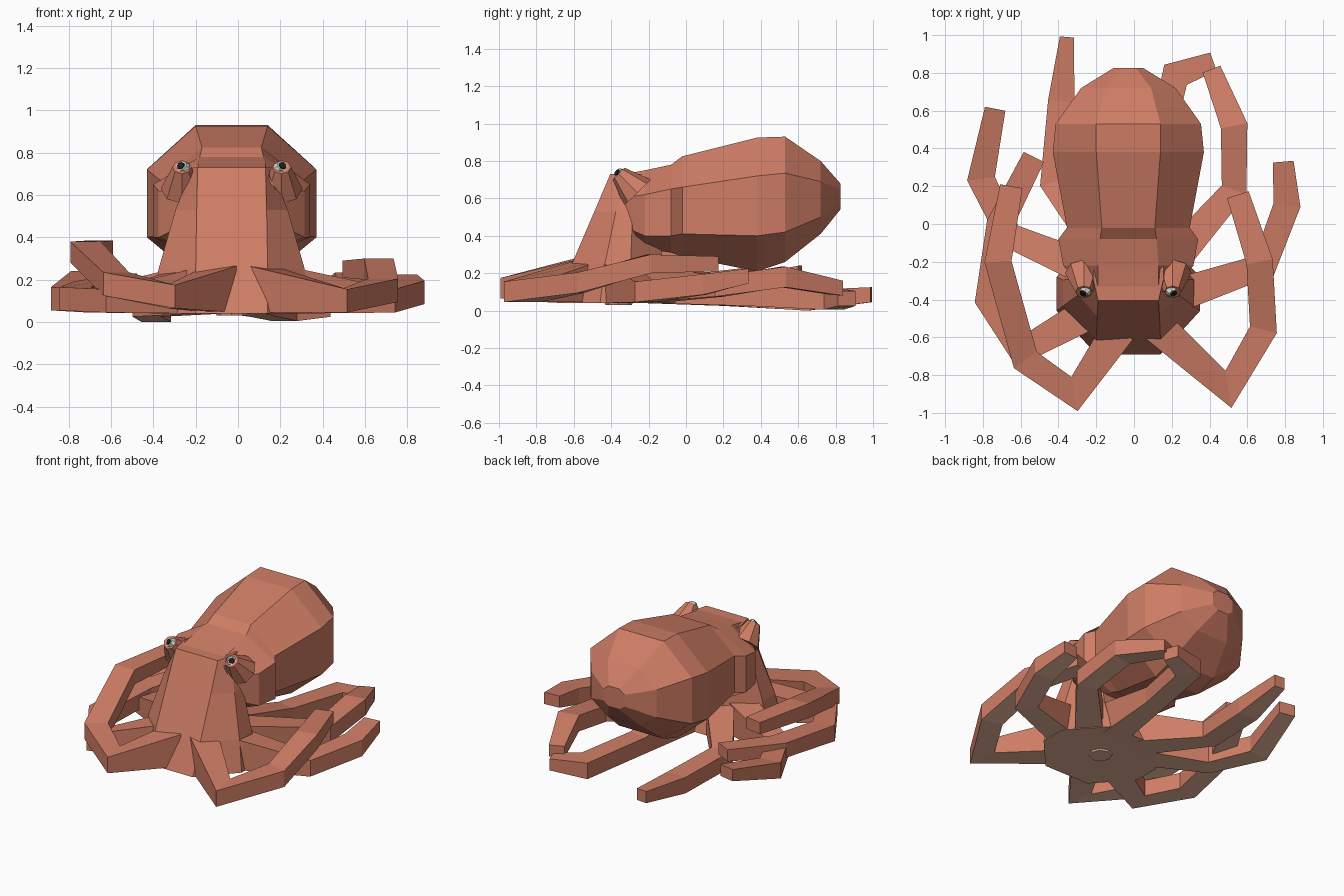
import bpy, bmesh
from mathutils import Vector

if "Cube" in bpy.data.objects:
    bpy.data.objects.remove(bpy.data.objects["Cube"])

CX = -0.03  # the body sits slightly left of centre


def material(name, rgb):
    m = bpy.data.materials.new(name)
    m.diffuse_color = (*rgb, 1)
    m.use_nodes = True
    m.node_tree.nodes["Principled BSDF"].inputs["Base Color"].default_value = m.diffuse_color
    return m


SKIN = material("skin", (0.62, 0.205, 0.13))
UNDER = material("underside", (0.80, 0.46, 0.33))
WHITE = material("eye_white", (0.75, 0.75, 0.68))
BLACK = material("pupil_black", (0.015, 0.015, 0.015))


def loft(name, rings, mats, under=False):
    """Skin a stack of equal closed rings and cap both ends."""
    bm = bmesh.new()
    loops = [[bm.verts.new(p) for p in r] for r in rings]
    n = len(loops[0])
    for a, b in zip(loops, loops[1:]):
        for i in range(n):
            j = (i + 1) % n
            bm.faces.new((a[i], a[j], b[j], b[i]))
    bm.faces.new(loops[0])
    bm.faces.new(loops[-1])
    bmesh.ops.recalc_face_normals(bm, faces=bm.faces)
    bm.normal_update()
    if under:
        for f in bm.faces:
            if f.normal.z < -0.7:
                f.material_index = 1
    me = bpy.data.meshes.new(name)
    bm.to_mesh(me)
    bm.free()
    for m in mats:
        me.materials.append(m)
    ob = bpy.data.objects.new(name, me)
    bpy.context.collection.objects.link(ob)
    return ob


# Mantle: eight-sided sections along y (y, flat half, half width, four heights)
mantle = [
    (-0.36, .16, .22, .40, .46, .60, .725),
    (-0.22, .16, .345, .33, .40, .62, .75),
    (-0.08, .15, .37, .31, .40, .65, .78),
    (-0.02, .14, .325, .29, .41, .66, .825),
    (0.38, .17, .40, .21, .40, .72, .925),
    (0.53, .17, .385, .26, .42, .735, .93),
    (0.72, .12, .25, .41, .50, .69, .80),
    (0.825, .04, .08, .54, .57, .65, .68),
]
loft("mantle", [[(CX + x, y, z) for x, z in (
    (-a, z0), (a, z0), (b, z1), (b, z2), (a, z3), (-a, z3), (-b, z2), (-b, z1))]
    for y, a, b, z0, z1, z2, z3 in mantle], [SKIN])

# Head: eight-sided sections going up (z, front, back, flat half, half width)
head = [
    (0.04, -.69, -.05, .17, .38),
    (0.25, -.61, -.12, .17, .345),
    (0.53, -.49, -.17, .165, .265),
    (0.73, -.405, -.10, .16, .185),
]
rings = []
for z, f, b, a, w in head:
    d = (b - f) * 0.36
    rings.append([(CX + x, y, z) for x, y in (
        (-a, f), (a, f), (w, f + d), (w, b - d), (a, b), (-a, b), (-w, b - d), (-w, f + d))])
loft("head", rings, [SKIN, UNDER], True)


def arm(name, path, tip_w):
    """Square-sectioned tapering arm with mitred bends."""
    pts = [Vector(p) for p in path]
    n = len(pts)
    rings = []
    for i, p in enumerate(pts):
        last = i == n - 1
        d0 = (pts[i] - pts[i - 1]) if i else (pts[1] - pts[0])
        d1 = d0 if last else (pts[i + 1] - pts[i])
        d0, d1 = (Vector((d.x, d.y, 0)).normalized() for d in (d0, d1))
        tan = (d0 + d1).normalized()
        w = (tip_w if last else (0.18, 0.13, 0.14, 0.14)[i]) / 2 / max(tan.dot(d0), 0.65)
        h = (0.08 if last else (0.22, 0.11, 0.11, 0.10)[i]) / 2
        side = Vector((-tan.y, tan.x, 0)) * w
        up = Vector((0, 0, h))
        rings.append([p - side - up, p + side - up, p + side + up, p - side + up])
    loft(name, rings, [SKIN, UNDER], True)


# Arms, front to back on each side
arm("right_arm_1", [(.11, -.53, .155), (.50, -.875, .10), (.685, -.56, .15),
                    (.665, -.20, .25), (.55, .155, .25)], .12)
arm("right_arm_2", [(.22, -.38, .15), (.69, -.22, .10), (.81, .10, .14),
                    (.79, .33, .185)], .11)
arm("right_arm_3", [(.18, -.22, .15), (.53, .18, .13), (.53, .52, .18),
                    (.41, .82, .12)], .10)
arm("right_arm_4", [(.04, -.17, .15), (.12, .35, .08), (.22, .79, .06),
                    (.42, .86, .065)], .10)
arm("left_arm_1", [(-.08, -.56, .155), (-.315, -.90, .12), (-.575, -.72, .18),
                   (-.72, -.20, .33), (-.65, .20, .345)], .12)
arm("left_arm_2", [(-.22, -.46, .15), (-.60, -.67, .10), (-.77, -.40, .11),
                   (-.71, .0, .14), (-.53, .355, .19)], .12)
arm("left_arm_3", [(-.24, -.24, .15), (-.66, -.06, .10), (-.81, .24, .11),
                   (-.735, .61, .20)], .11)
arm("left_arm_4", [(-.14, -.17, .15), (-.43, .22, .08), (-.385, .65, .055),
                   (-.355, .99, .085)], .075)


def cone(name, r1, r2, a, b, mat):
    d = b - a
    bpy.ops.mesh.primitive_cone_add(vertices=8, radius1=r1, radius2=r2, depth=d.length,
                                    location=(a + b) / 2,
                                    rotation=d.to_track_quat('Z', 'Y').to_euler())
    bpy.context.object.name = name
    bpy.context.object.data.materials.append(mat)


# Mouth on the underside
cone("mouth", .08, .07, Vector((CX, -.36, .05)), Vector((CX, -.36, .03)), UNDER)

# Eyes: raised brow, white ring, dark pupil
for label, s in (("left", -1), ("right", 1)):
    d = Vector((s * .40, -.68, .50)).normalized()
    tip = Vector((CX + s * .235, -.36, .732))
    cone(label + "_brow", .10, .045, Vector((CX + s * .235, -.26, .63)), tip, SKIN)
    cone(label + "_eye_white", .036, .028, tip - d * .015, tip + d * .010, WHITE)
    cone(label + "_pupil", .022, .018, tip, tip + d * .016, BLACK)
